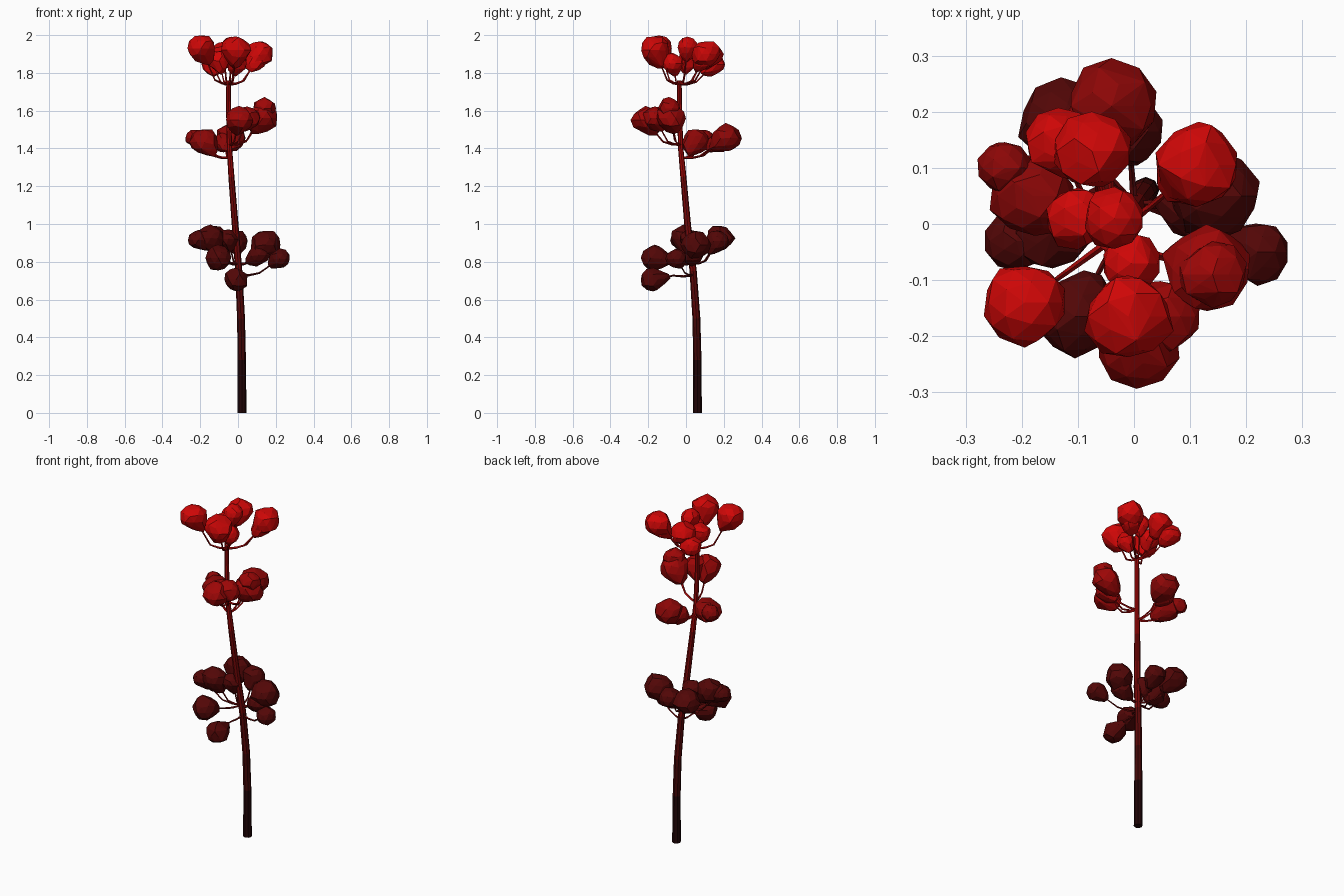
import bpy
import bmesh
import random
from mathutils import Vector

random.seed(4)
if "Cube" in bpy.data.objects:
    bpy.data.objects.remove(bpy.data.objects["Cube"], do_unlink=True)


def material(name, colour):
    mat = bpy.data.materials.new(name)
    mat.use_nodes = True
    rgba = (*colour, 1)
    mat.diffuse_color = rgba
    mat.node_tree.nodes["Principled BSDF"].inputs["Base Color"].default_value = rgba
    return mat


MATS = {
    "bright red": material("bright red", (0.62, 0.002, 0.002)),
    "deep red": material("deep red", (0.34, 0.002, 0.002)),
    "dark red": material("dark red", (0.26, 0.002, 0.002)),
    "maroon": material("maroon", (0.085, 0.002, 0.002)),
    "stem red": material("stem red", (0.33, 0.002, 0.002)),
    "stem crimson": material("stem crimson", (0.18, 0.002, 0.002)),
    "stem maroon": material("stem maroon", (0.1, 0.002, 0.002)),
    "stem dark": material("stem dark", (0.055, 0.002, 0.002)),
    "stem base": material("stem base", (0.015, 0.0015, 0.002)),
}


def add_object(name, mesh, mats):
    obj = bpy.data.objects.new(name, mesh)
    bpy.context.collection.objects.link(obj)
    for mat in mats:
        mesh.materials.append(MATS[mat])
    return obj


def tubes(name, paths, mats, bevel):
    """Tapered tubes; each path is a list of (point, radius)."""
    curve = bpy.data.curves.new(name, "CURVE")
    curve.dimensions = "3D"
    curve.bevel_depth = 1
    curve.bevel_resolution = bevel
    curve.use_fill_caps = True
    for path in paths:
        spline = curve.splines.new("POLY")
        spline.points.add(len(path) - 1)
        for p, (co, radius) in zip(spline.points, path):
            p.co = (*co, 1)
            p.radius = radius
    helper = bpy.data.objects.new(name + " helper", curve)
    bpy.context.collection.objects.link(helper)
    mesh = bpy.data.meshes.new_from_object(helper)
    bpy.data.objects.remove(helper, do_unlink=True)
    mesh.materials.clear()
    for poly in mesh.polygons:
        poly.use_smooth = False
    return add_object(name, mesh, mats)


def blossom(name, centre, radius, hub, mat):
    """Faceted pear-shaped bud, drawn out towards its twig."""
    bm = bmesh.new()
    bmesh.ops.create_icosphere(bm, subdivisions=2, radius=1)
    toward = (hub - centre).normalized()
    for v in bm.verts:
        d = v.co.normalized()
        along = max(0, d.dot(toward))
        side = d - toward * d.dot(toward)
        co = d * random.uniform(0.89, 1.08)
        co += toward * 0.4 * along ** 2 - side * 0.25 * along
        v.co = centre + Vector((co.x, co.y, co.z * 0.95)) * radius
    hull = bmesh.ops.convex_hull(bm, input=bm.verts)
    loose = {g for g in hull["geom_interior"] + hull["geom_unused"]
             if isinstance(g, bmesh.types.BMVert)}
    bmesh.ops.delete(bm, geom=list(loose), context="VERTS")
    bmesh.ops.recalc_face_normals(bm, faces=bm.faces)
    mesh = bpy.data.meshes.new(name)
    bm.to_mesh(mesh)
    bm.free()
    add_object(name, mesh, [mat])


# Curved main stem, coloured in bands by height
STEM = [
    ((0.021, 0.06, 0), 0.024), ((0.02, 0.06, 0.28), 0.022),
    ((0.016, 0.055, 0.5), 0.021), ((0.004, 0.038, 0.75), 0.019),
    ((-0.014, 0.01, 0.98), 0.018), ((-0.035, -0.014, 1.25), 0.016),
    ((-0.045, -0.028, 1.4), 0.014), ((-0.05, -0.034, 1.6), 0.013),
    ((-0.05, -0.035, 1.76), 0.012),
]
stem = tubes("stem", [STEM], ["stem base", "stem dark", "stem maroon",
                              "stem crimson", "stem red"], 2)
for poly in stem.data.polygons:
    poly.material_index = sum(poly.center.z > h for h in (0.28, 0.5, 0.75, 1.25))


def stem_point(z):
    for (a, _), (b, _) in zip(STEM, STEM[1:]):
        if a[2] <= z <= b[2]:
            return Vector(a).lerp(Vector(b), (z - a[2]) / (b[2] - a[2]))
    return Vector(STEM[-1][0])


# Tiers: name, twig height, blossom colour, twig colour, blossoms (x, y, z, radius)
TIERS = [
    ("crown", 1.74, "bright red", "stem red", [
        (-0.195, -0.14, 1.93, 0.076), (-0.01, -0.165, 1.92, 0.08),
        (0.115, 0.105, 1.9, 0.078), (-0.075, 0.13, 1.9, 0.069),
        (-0.135, 0.145, 1.845, 0.062), (-0.035, 0.01, 1.935, 0.057),
        (-0.1, 0.01, 1.865, 0.058), (-0.005, -0.07, 1.85, 0.055),
        (0.095, 0.085, 1.86, 0.055)]),
    ("upper middle", 1.42, "deep red", "stem red", [
        (0.005, -0.215, 1.55, 0.074), (0.05, -0.165, 1.56, 0.066),
        (0.13, -0.08, 1.56, 0.08), (0.14, -0.09, 1.612, 0.06)]),
    ("lower middle", 1.35, "dark red", "stem red", [
        (-0.23, 0.1, 1.455, 0.05), (-0.18, 0.05, 1.435, 0.076),
        (-0.04, 0.21, 1.455, 0.08), (-0.075, 0.17, 1.43, 0.058)]),
    ("lower", 0.79, "maroon", "stem maroon", [
        (0.145, 0.05, 0.89, 0.082), (0.11, 0.03, 0.835, 0.06),
        (-0.21, -0.03, 0.915, 0.054), (-0.145, -0.015, 0.925, 0.072),
        (-0.105, -0.165, 0.82, 0.071), (-0.13, 0.18, 0.925, 0.076),
        (-0.01, 0.165, 0.91, 0.064), (-0.05, 0.02, 0.92, 0.055)]),
    ("lowest", 0.73, "maroon", "stem maroon", [
        (-0.01, -0.175, 0.705, 0.066), (0.22, -0.05, 0.815, 0.056)]),
]

# Thin bent twigs, each ending inside a faceted blossom
for tier, height, colour, twig_colour, blooms in TIERS:
    root = stem_point(height)
    twigs = []
    for i, (x, y, z, radius) in enumerate(blooms):
        centre = Vector((x, y, z))
        hub = root.lerp(centre, 0.5)
        hub.z = root.z + 0.12 * (z - root.z)
        near = root.lerp(hub, 0.5) - Vector((0, 0, 0.006))
        twigs.append([(root, 0.007), (near, 0.006), (hub, 0.005), (centre, 0.003)])
        blossom(f"{tier} blossom {i + 1}", centre, radius, hub, colour)
    tubes(f"{tier} twigs", twigs, [twig_colour], 0)
